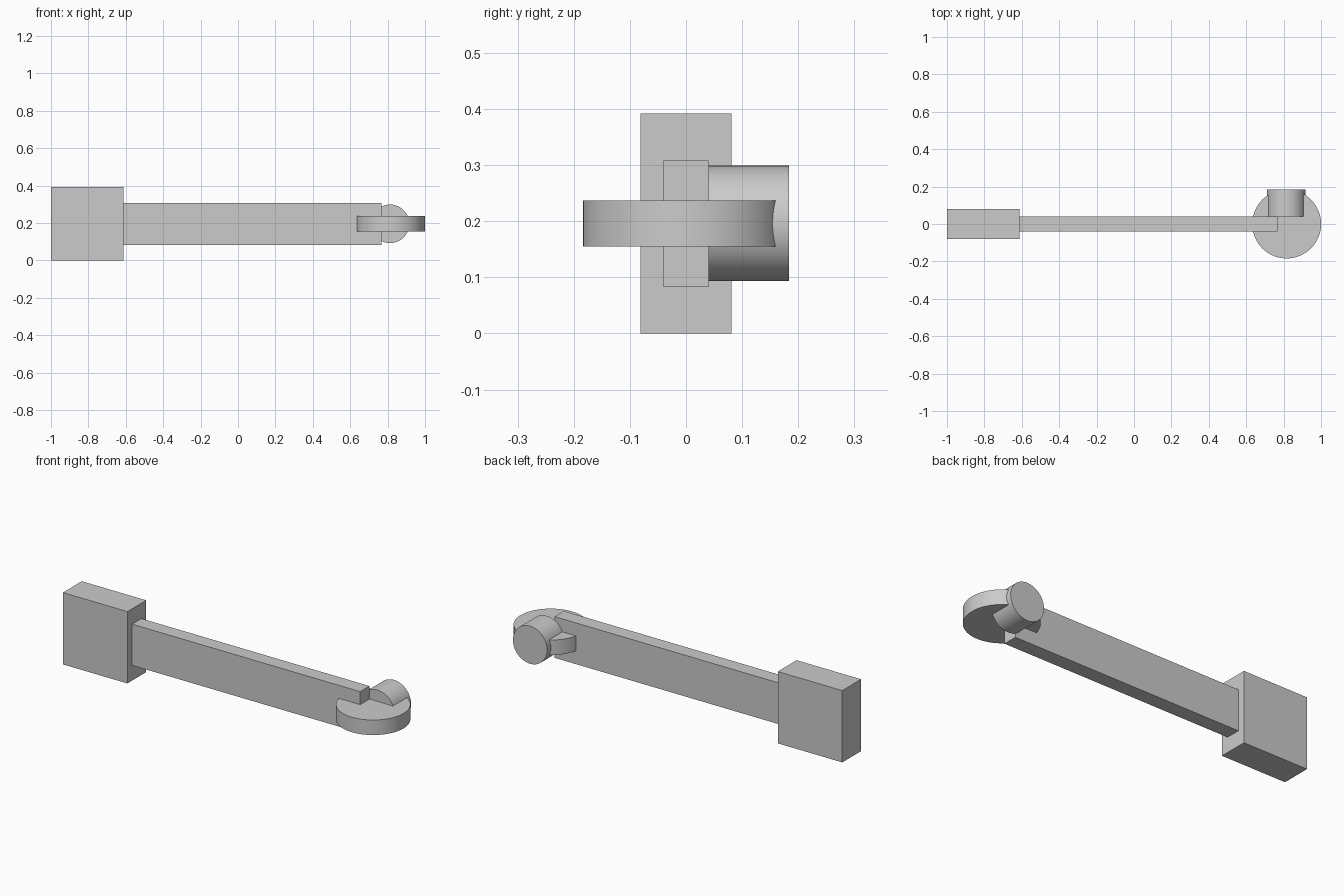
import bpy
from math import radians

cube = bpy.data.objects.get("Cube")
if cube:
    bpy.data.objects.remove(cube, do_unlink=True)

# Single grey material
grey = bpy.data.materials.new("plain grey")
grey.use_nodes = True
COLOUR = (0.6, 0.6, 0.6, 1)
grey.diffuse_color = COLOUR
for node in grey.node_tree.nodes:
    if node.type == 'BSDF_PRINCIPLED':
        node.inputs["Base Color"].default_value = COLOUR


def finish(name):
    ob = bpy.context.object
    ob.name = name
    ob.data.materials.append(grey)
    return ob


def box(name, x0, x1, half_y, z0, z1):
    bpy.ops.mesh.primitive_cube_add(size=1, location=((x0 + x1) / 2, 0, (z0 + z1) / 2))
    ob = finish(name)
    ob.scale = (x1 - x0, 2 * half_y, z1 - z0)
    bpy.ops.object.transform_apply(location=False, rotation=False, scale=True)


def cylinder(name, radius, depth, location, tilt=0):
    bpy.ops.mesh.primitive_cylinder_add(vertices=96, radius=radius, depth=depth,
                                        location=location, rotation=(tilt, 0, 0))
    finish(name)
    bpy.ops.object.shade_smooth_by_angle(angle=radians(30))


MID_Z = 0.196
PIVOT_X = 0.816

# Rectangular block at one end and the flat bar leaving it
box("end_block", -1, -0.611, 0.081, 0, 0.392)
box("long_bar", -0.611, 0.766, 0.04, 0.083, 0.308)

# Horizontal disc crossing the far end of the bar
cylinder("flat_disc", 0.184, 0.082, (PIVOT_X, 0, MID_Z))

# Short round stub on the back of the bar
cylinder("back_stub", 0.103, 0.144, (PIVOT_X - 0.003, 0.112, MID_Z), radians(90))
